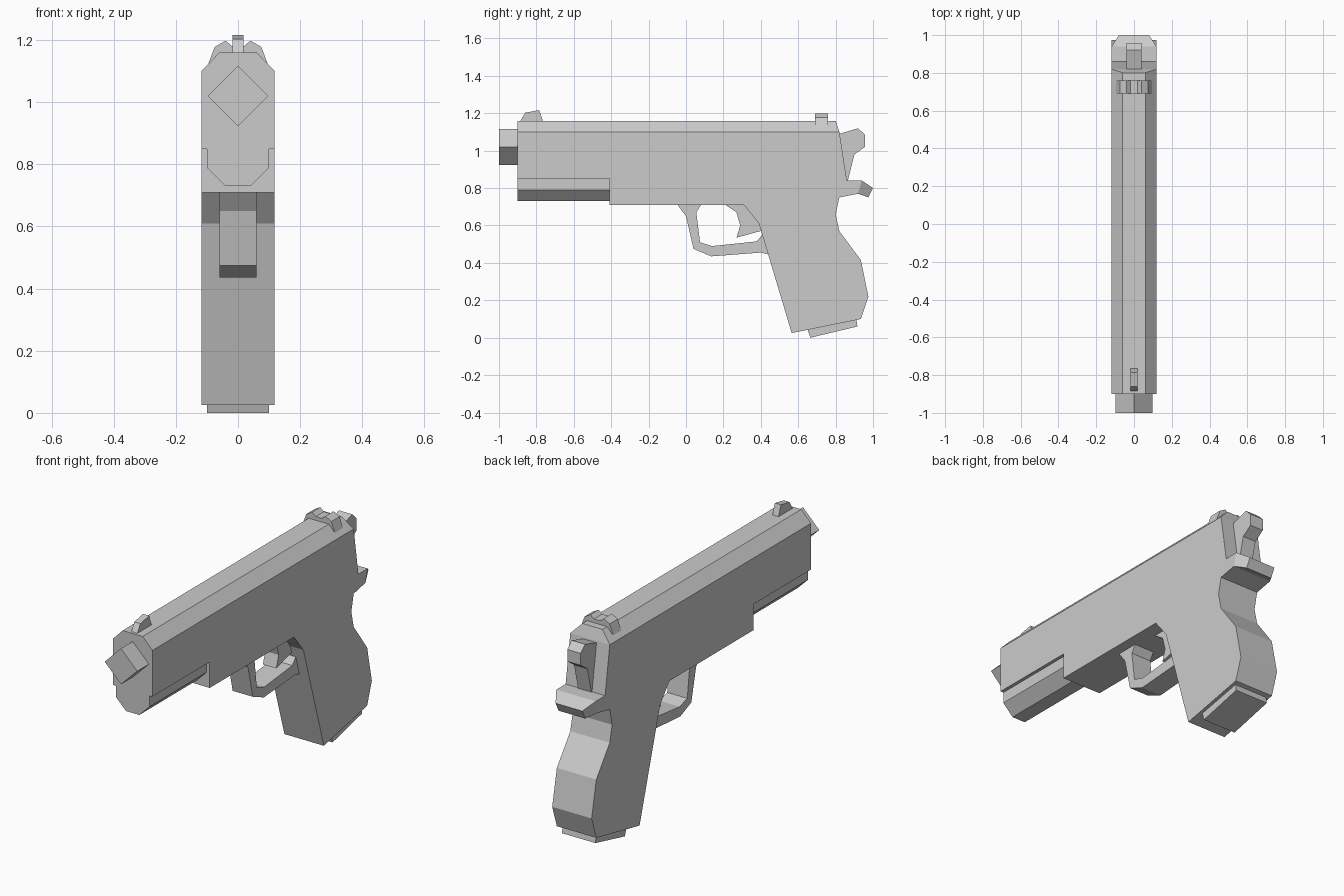
import bpy, bmesh
from mathutils import Vector

if "Cube" in bpy.data.objects:
    bpy.data.objects.remove(bpy.data.objects["Cube"])


def finish(name, bm):
    bmesh.ops.recalc_face_normals(bm, faces=bm.faces[:])
    mesh = bpy.data.meshes.new(name)
    bm.to_mesh(mesh)
    bm.free()
    obj = bpy.data.objects.new(name, mesh)
    bpy.context.collection.objects.link(obj)
    return obj


def prism(points, direction):
    """Extrude a closed outline along a direction."""
    bm = bmesh.new()
    face = bm.faces.new([bm.verts.new(p) for p in points])
    new = bmesh.ops.extrude_face_region(bm, geom=[face], use_keep_orig=True)["geom"]
    for v in new:
        if isinstance(v, bmesh.types.BMVert):
            v.co += Vector(direction)
    return bm


def side_part(name, profile, half):
    """Side (y, z) outline extruded across the width."""
    return finish(name, prism([(-half, y, z) for y, z in profile], (2 * half, 0, 0)))


def front_part(name, section, y0, y1):
    """Front (x, z) outline extruded along the length."""
    return finish(name, prism([(x, y0, z) for x, z in section], (0, y1 - y0, 0)))


def mirrored(half):
    return half + [(-x, z) for x, z in reversed(half)]


def taper(bm, edge, target, half):
    """Extrude the width-spanning face on a profile edge to a narrower end."""
    def near(v, p):
        return abs(v.co.y - p[0]) < 1e-4 and abs(v.co.z - p[1]) < 1e-4
    face = next(f for f in bm.faces if len(f.verts) == 4
                and all(any(near(v, p) for p in edge) for v in f.verts))
    new = bmesh.ops.extrude_discrete_faces(bm, faces=[face])["faces"][0]
    for v in new.verts:
        i = 0 if near(v, edge[0]) else 1
        v.co = (half if v.co.x > 0 else -half, *target[i])


# Slide, frame and grip in one silhouette, with bevelled roof and tail
body = [(-0.90, 1.10), (-0.90, 0.85), (-0.41, 0.85), (-0.41, 0.71), (0.31, 0.71),
        (0.39, 0.61), (0.565, 0.025), (0.935, 0.10), (0.975, 0.22), (0.935, 0.415),
        (0.82, 0.57), (0.80, 0.66), (0.82, 0.75), (0.92, 0.77), (0.94, 0.84),
        (0.86, 0.84), (0.82, 1.10)]
bm = prism([(-0.118, y, z) for y, z in body], (0.236, 0, 0))
taper(bm, [(-0.90, 1.10), (0.82, 1.10)], [(-0.90, 1.16), (0.80, 1.16)], 0.06)
taper(bm, [(0.92, 0.77), (0.94, 0.84)], [(0.975, 0.75), (1.0, 0.80)], 0.08)
finish("slide_frame_and_grip", bm)

# Chamfered rail under the slide
front_part("front_rail", mirrored([(0.10, 0.85), (0.10, 0.79), (0.04, 0.73)]), -0.90, -0.41)

# Four-sided muzzle
r = 0.097
front_part("muzzle", [(r, 1.02), (0, 1.02 + r), (-r, 1.02), (0, 1.02 - r)], -1.0, -0.9)

# Sights
side_part("front_sight", [(-0.885, 1.16), (-0.86, 1.203), (-0.785, 1.217), (-0.765, 1.16)], 0.018)
front_part("rear_sight", mirrored([(0.097, 1.12), (0.075, 1.178), (0.04, 1.198), (0.018, 1.18)]),
           0.69, 0.76)

# Hammer
side_part("hammer", [(0.82, 1.09), (0.92, 1.12), (0.957, 1.085), (0.957, 1.02),
                     (0.90, 0.98), (0.865, 0.84), (0.84, 0.84)], 0.04)

# Trigger guard and trigger
side_part("trigger_guard", [(-0.045, 0.71), (0.0, 0.65), (0.04, 0.475), (0.135, 0.435),
                            (0.40, 0.455), (0.45, 0.443), (0.42, 0.553), (0.41, 0.553),
                            (0.378, 0.515), (0.14, 0.49), (0.075, 0.51), (0.055, 0.67),
                            (0.08, 0.71)], 0.06)
side_part("trigger", [(0.21, 0.71), (0.27, 0.67), (0.29, 0.60), (0.27, 0.535),
                      (0.405, 0.572), (0.39, 0.62), (0.32, 0.71)], 0.04)

# Magazine base
side_part("magazine_base", [(0.65, 0.045), (0.665, 0.0), (0.917, 0.06), (0.91, 0.10)], 0.10)
